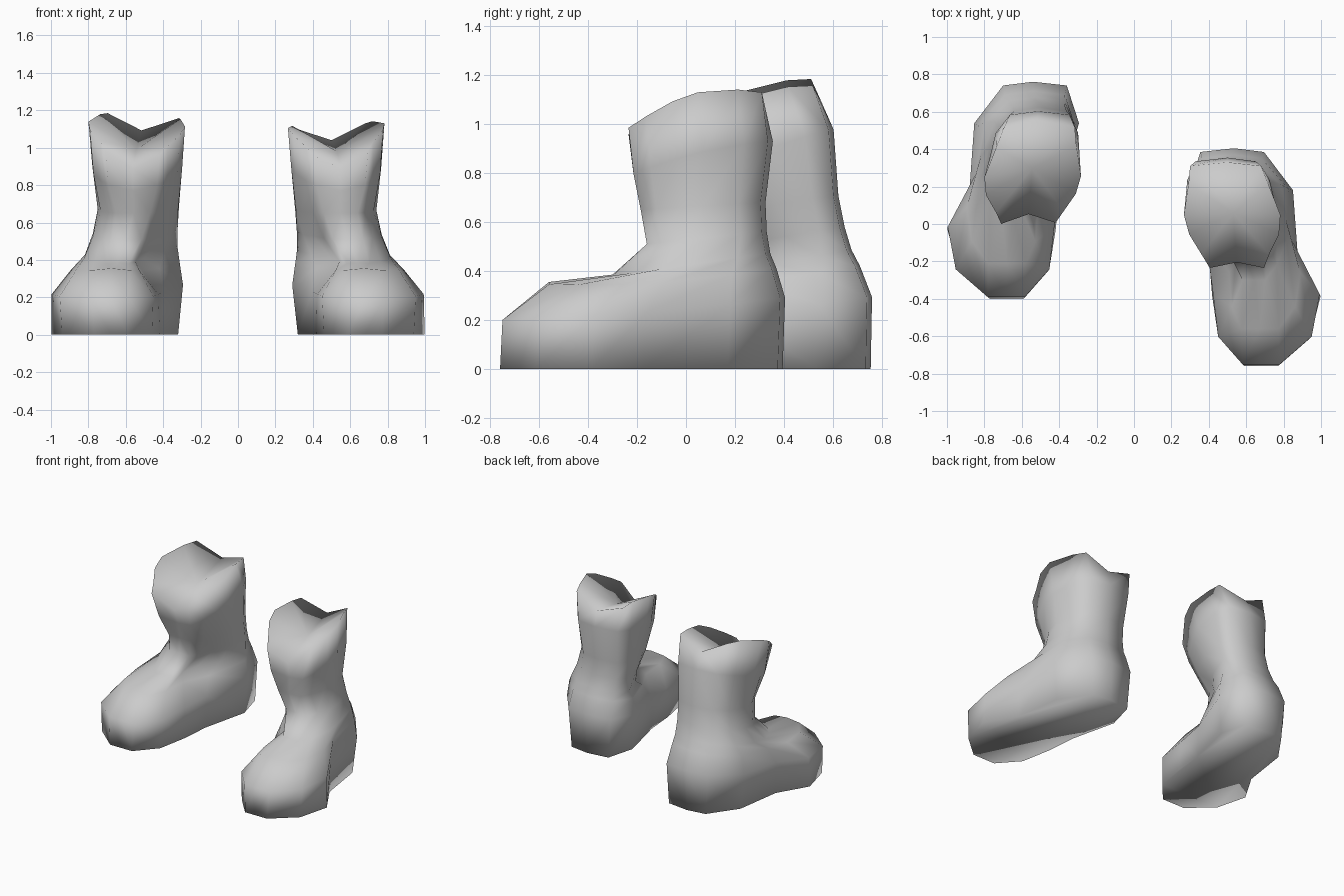
import bpy, bmesh, math

if "Cube" in bpy.data.objects:
    bpy.data.objects.remove(bpy.data.objects["Cube"], do_unlink=True)

grey = bpy.data.materials.new("boot_grey")
grey.use_nodes = True
colour = (0.6, 0.6, 0.6, 1)
grey.diffuse_color = colour
grey.node_tree.nodes["Principled BSDF"].inputs["Base Color"].default_value = colour

# Stations run from the front of each ring to its back
STATIONS = (0, .13, .33, .52, .82, 1)
FOOT_AXIS = (.68, .7, .708, .635, .57, .525)
SHAFT_AXIS = (.55, .542, .535, .525, .505, .49)


def lerp(a, b, t):
    return a + (b - a) * t


def ring(front, back, z_front, z_back, foot, widths, sag=0, mid=(0, 0), push=0, tilt=0):
    """Closed loop of fourteen points: two sides plus front and back middles."""
    left, right = [], []
    for t, w, fx, sx in zip(STATIONS, widths, FOOT_AXIS, SHAFT_AXIS):
        x, y = lerp(sx, fx, foot), lerp(front, back, t)
        z = lerp(z_front, z_back, t) + sag * math.sin(math.pi * t)
        left.append((x + w, y, z))
        right.append((x - w, y, z - tilt))
    nose = (lerp(SHAFT_AXIS[0], FOOT_AXIS[0], foot), front + push, z_front + mid[0])
    heel = (lerp(SHAFT_AXIS[-1], FOOT_AXIS[-1], foot) + .01, back + .02, z_back + mid[1])
    return [nose] + left + [heel] + right[::-1]


def boot_rings():
    return [
        # sole, toe and heel
        ring(-.76, .375, 0, 0, 1, (.09, .24, .29, .235, .25, .15)),
        ring(-.75, .385, .2, .29, 1, (.1, .25, .285, .24, .28, .17), -.015),
        # top of the foot and instep
        ring(-.56, .35, .345, .41, .95, (.1, .17, .19, .215, .26, .16), -.025, (.01, 0)),
        ring(-.3, .325, .38, .47, .7, (.06, .11, .16, .21, .235, .15), 0, (.005, 0)),
        # ankle and shaft
        ring(-.16, .31, .51, .56, .3, (.08, .13, .18, .21, .21, .14)),
        ring(-.185, .305, .65, .68, 0, (.09, .14, .19, .215, .2, .14)),
        ring(-.215, .335, .8, .93, 0, (.13, .18, .225, .24, .22, .16), .02, (-.03, 0), .03),
        # flared rim, dipped at the front and back
        ring(-.235, .31, .985, 1.13, 0, (.145, .18, .24, .258, .214, .19), .07, (-.1, -.09), .03, .025),
    ]


def build_boot(name, place):
    bm = bmesh.new()
    loops = [[bm.verts.new(place(*p)) for p in r] for r in boot_rings()]
    n = len(loops[0])
    for low, high in zip(loops, loops[1:]):
        for i in range(n):
            j = (i + 1) % n
            bm.faces.new((low[i], low[j], high[j], high[i]))
    bm.faces.new(loops[0][::-1])
    # sunken top surface
    centre = bm.verts.new(place(.53, .06, .98))
    for i in range(n):
        bm.faces.new((loops[-1][i], loops[-1][(i + 1) % n], centre))
    bmesh.ops.recalc_face_normals(bm, faces=bm.faces)
    # soft shading all over, sole and rim included
    for face in bm.faces:
        face.smooth = True
    mesh = bpy.data.meshes.new(name)
    bm.to_mesh(mesh)
    bm.free()
    mesh.materials.append(grey)
    bpy.context.collection.objects.link(bpy.data.objects.new(name, mesh))


def stay(x, y, z):
    return x, y, z


def mirror_and_lean(x, y, z):
    """Mirrored twin, set further back with its shaft leaning forward."""
    lean = max(0, z - .25)
    shift = .11 * lean + .08 * lean ** 2
    return -x - .015 * z, y + .36 - shift, z + .2 * lean * max(0, y)


build_boot("left_boot", stay)
build_boot("right_boot", mirror_and_lean)
